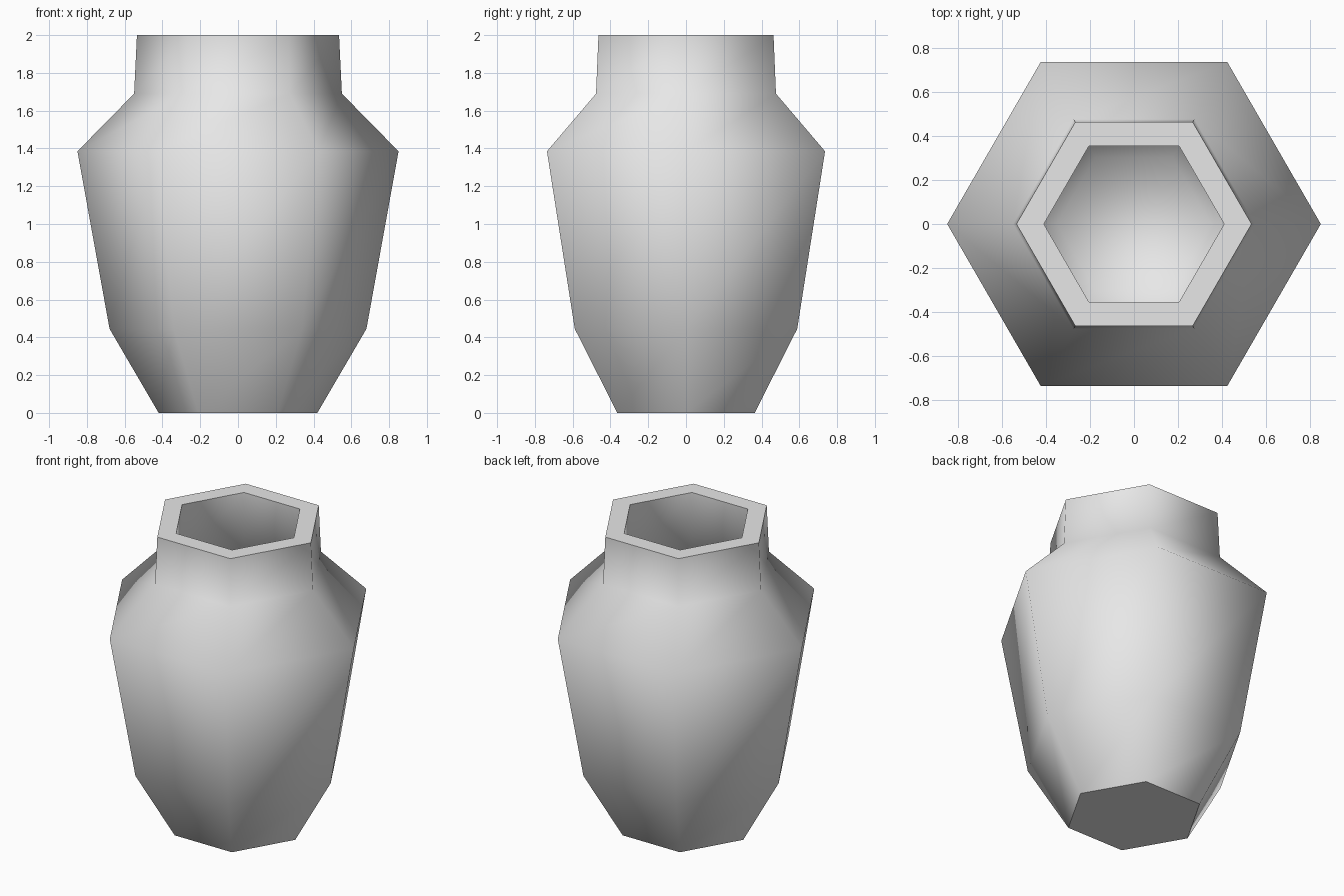
import bpy
import bmesh
from math import cos, sin, pi

cube = bpy.data.objects.get("Cube")
if cube:
    bpy.data.objects.remove(cube)

SIDES = 6
WALL = 0.125  # wall thickness measured along a corner

# Glazed clay colour
clay = bpy.data.materials.new("pale_grey_clay")
clay.use_nodes = True
clay.diffuse_color = (0.8, 0.8, 0.8, 1)
clay.node_tree.nodes["Principled BSDF"].inputs["Base Color"].default_value = (0.8, 0.8, 0.8, 1)

# Radius and height from the foot up to the rim
outer = [(0.42, 0), (0.68, 0.445), (0.85, 1.385), (0.55, 1.69), (0.535, 2)]
# Hollow inside, from the rim down to the floor
inner = [(0.41, 2), (0.425, 1.64), (0.71, 1.35), (0.56, 0.48), (0.35, 0.11)]

bm = bmesh.new()


def ring(radius, z):
    angles = [2 * pi * i / SIDES for i in range(SIDES)]
    return [bm.verts.new((radius * cos(a), radius * sin(a), z)) for a in angles]


# Walls: one ring per profile point, bridged in order
rings = [ring(r, z) for r, z in outer + inner]
for low, high in zip(rings, rings[1:]):
    for i in range(SIDES):
        j = (i + 1) % SIDES
        bm.faces.new((low[i], low[j], high[j], high[i]))

# Foot underneath and floor inside
bm.faces.new(list(reversed(rings[0])))
bm.faces.new(rings[-1])

# Smooth body with crisp foot and rim edges
for face in bm.faces:
    face.smooth = True
for loop in (rings[0], rings[len(outer) - 1], rings[len(outer)]):
    for i in range(SIDES):
        bm.edges.get((loop[i], loop[(i + 1) % SIDES])).smooth = False

mesh = bpy.data.meshes.new("vase")
bm.to_mesh(mesh)
bm.free()
mesh.materials.append(clay)
vase = bpy.data.objects.new("vase", mesh)
bpy.context.collection.objects.link(vase)
